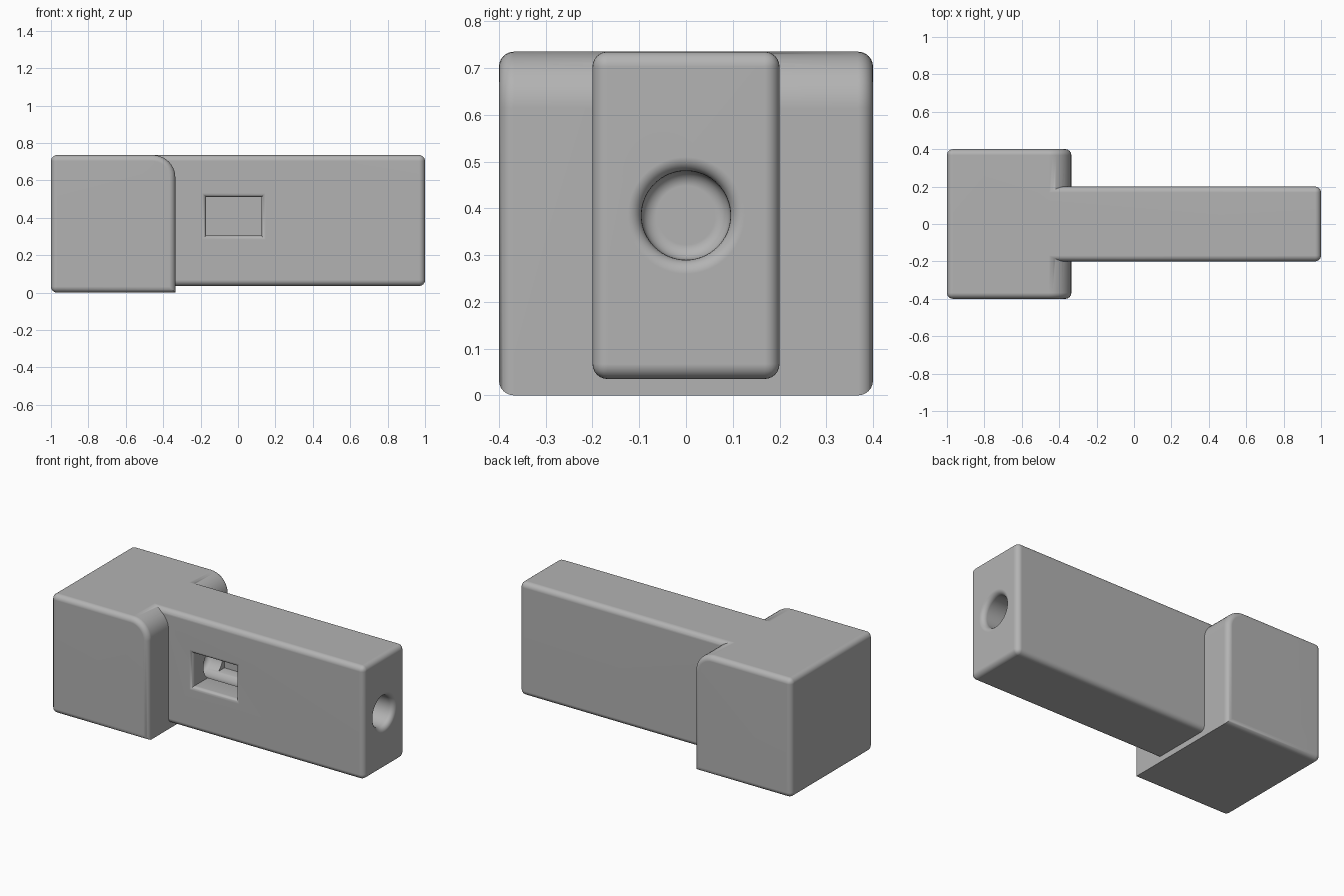
import bpy
import bmesh
from math import sin, cos, pi, radians

cube = bpy.data.objects.get("Cube")
if cube:
    bpy.data.objects.remove(cube, do_unlink=True)

TOP, EDGE = 0.735, 0.032
BORE_Z, BORE_R = 0.385, 0.095

grey = bpy.data.materials.new("plain_grey")
grey.use_nodes = True
grey.diffuse_color = (0.45, 0.45, 0.45, 1)
grey.node_tree.nodes["Principled BSDF"].inputs["Base Color"].default_value = grey.diffuse_color


def loft(name, rings, keep_sharp=None, bevel=0):
    """Skin closed rings of points, cap both ends and optionally round the edges."""
    bm = bmesh.new()
    loops = [[bm.verts.new(p) for p in ring] for ring in rings]
    n = len(loops[0])
    for a, b in zip(loops, loops[1:]):
        for i in range(n):
            j = (i + 1) % n
            bm.faces.new((a[i], a[j], b[j], b[i]))
    bm.faces.new(loops[0])
    bm.faces.new(loops[-1])
    bmesh.ops.recalc_face_normals(bm, faces=bm.faces)
    if bevel:
        edges = [e for e in bm.edges if e.calc_face_angle() > 0.6
                 and not (keep_sharp and all(keep_sharp(v.co) for v in e.verts))]
        bmesh.ops.bevel(bm, geom=edges, offset=bevel, offset_type='OFFSET',
                        segments=6, profile=0.5, affect='EDGES')
    mesh = bpy.data.meshes.new(name)
    bm.to_mesh(mesh)
    bm.free()
    mesh.materials.append(grey)
    ob = bpy.data.objects.new(name, mesh)
    bpy.context.collection.objects.link(ob)
    return ob


def prism(points, half):
    """Two copies of an x-z outline, at either side of the middle."""
    return [[(x, y, z) for x, z in points] for y in (-half, half)]


# Wide head block with a large round on its upper inner edge
inner, big = -0.335, 0.12
outline = [(-1, 0), (inner, 0)]
outline += [(inner - big + big * cos(t * pi / 20), TOP - big + big * sin(t * pi / 20))
            for t in range(11)]
outline.append((-1, TOP))
head = loft("head_block", prism(outline, 0.4),
            lambda p: p.z < 0.001 and p.x > inner - 0.001, EDGE)

# Narrow arm running out of the head
arm = loft("arm", prism([(-0.7, 0.035), (1, 0.035), (1, TOP), (-0.7, TOP)], 0.2),
           bevel=EDGE)

# Round blind bore with a flared mouth and a rounded floor
angles = [i * pi / 12 for i in range(7)]
bore_end, flare = -0.27, 0.03
profile = [(bore_end + EDGE * (1 - sin(a)), BORE_R - EDGE * cos(a)) for a in reversed(angles)]
profile = [(bore_end + EDGE * (1 - cos(a)), BORE_R - EDGE * (1 - sin(a))) for a in angles]
profile += [(1 - flare * (1 - sin(a)), BORE_R + flare * (1 - cos(a))) for a in angles]
profile.append((1.05, BORE_R + flare))
bore = loft("bore_cutter", [[(x, r * cos(i * pi / 32), BORE_Z + r * sin(i * pi / 32))
                             for i in range(64)] for x, r in profile])

# Rectangular side window with a rounded lip, open to the bore
lip = 0.022
steps = [(-0.25, lip)]
steps += [(-0.2 + lip * (1 - cos(a)), lip * (1 - sin(a))) for a in angles]
steps.append((0.11, 0))
window = loft("window_cutter", [[(-0.17 - g, y, 0.305 - g), (0.125 + g, y, 0.305 - g),
                                 (0.125 + g, y, 0.51 + g), (-0.17 - g, y, 0.51 + g)]
                                for y, g in steps])

# Join the blocks and carve the openings
bpy.context.view_layer.objects.active = head
for other, operation in ((arm, 'UNION'), (bore, 'DIFFERENCE'), (window, 'DIFFERENCE')):
    other.hide_render = True
    mod = head.modifiers.new(other.name, 'BOOLEAN')
    mod.object, mod.operation, mod.solver = other, operation, 'EXACT'
    bpy.ops.object.modifier_apply(modifier=mod.name)
    bpy.data.objects.remove(other, do_unlink=True)
head.name = "head_and_arm_body"

# Smooth rounds with flat sides
bpy.ops.object.select_all(action='DESELECT')
head.select_set(True)
bpy.ops.object.shade_smooth_by_angle(angle=radians(35))
normals = head.modifiers.new("flat_sides", 'WEIGHTED_NORMAL')
normals.keep_sharp = True
